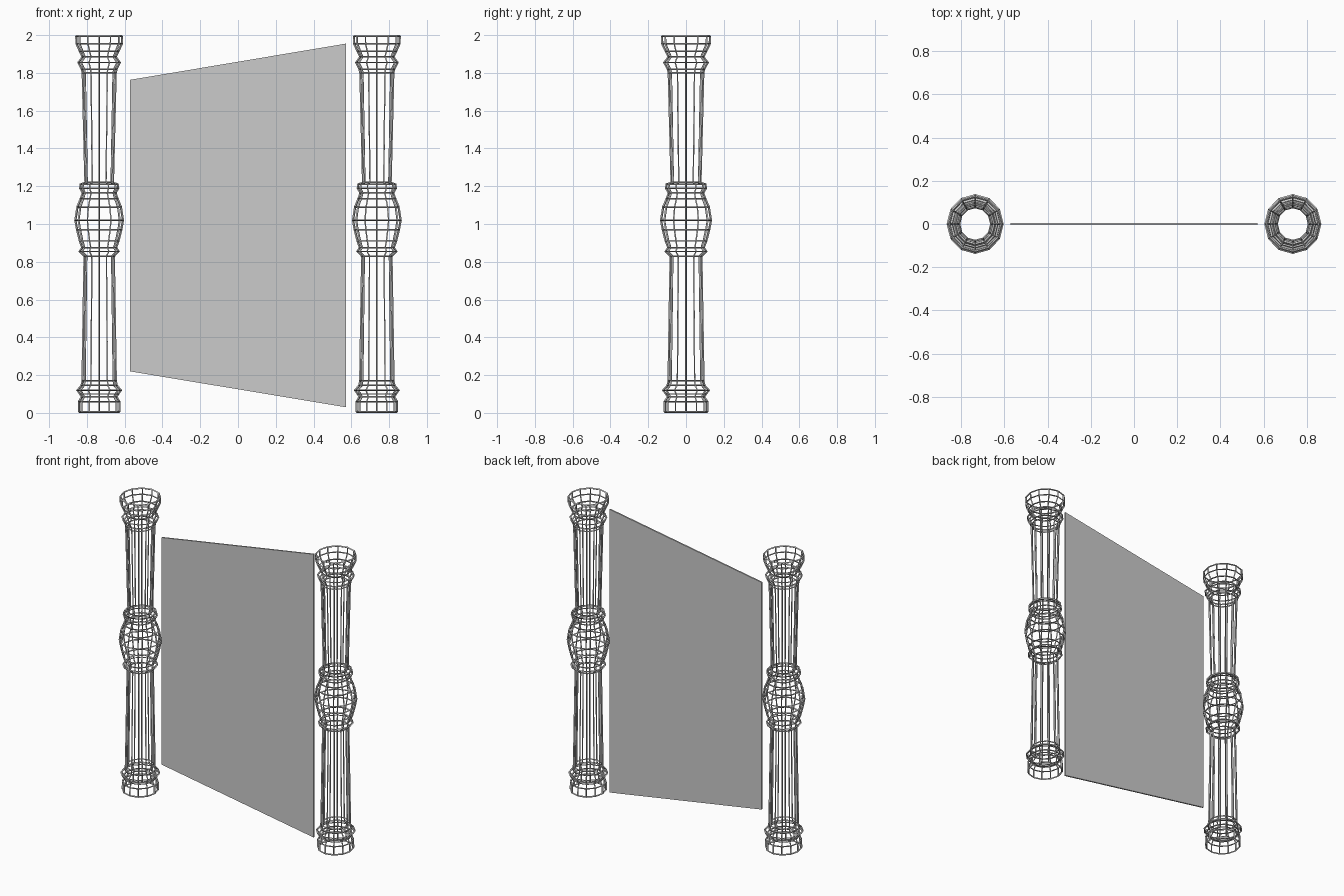
import bpy, bmesh
from math import pi, sin, cos

if "Cube" in bpy.data.objects:
    bpy.data.objects.remove(bpy.data.objects["Cube"])

SIDES = 12
POST_X = 0.735
STRUT = 0.012

# Turned post profile: (radius, height)
profile = [
    (0.107, 0.006), (0.107, 0.06), (0.092, 0.085), (0.100, 0.10),
    (0.116, 0.12), (0.093, 0.145), (0.088, 0.17),
    (0.078, 0.83), (0.104, 0.855), (0.090, 0.875), (0.102, 0.91),
    (0.117, 0.97), (0.126, 1.02), (0.115, 1.09), (0.097, 1.135),
    (0.087, 1.165), (0.101, 1.19), (0.098, 1.21), (0.074, 1.22),
    (0.087, 1.80), (0.092, 1.82), (0.110, 1.855), (0.088, 1.885),
    (0.102, 1.915), (0.120, 1.955), (0.121, 1.994),
]


def new_object(name, bm):
    mesh = bpy.data.meshes.new(name)
    bmesh.ops.recalc_face_normals(bm, faces=bm.faces)
    bm.to_mesh(mesh)
    bm.free()
    obj = bpy.data.objects.new(name, mesh)
    bpy.context.collection.objects.link(obj)
    return obj


# Open lattice posts: lathed rings turned into struts, then mirrored
bm = bmesh.new()
rings = []
for r, z in profile:
    rings.append([bm.verts.new((POST_X + r * cos(2 * pi * i / SIDES),
                                1.05 * r * sin(2 * pi * i / SIDES), z))
                  for i in range(SIDES)])
for a, b in zip(rings, rings[1:]):
    for i in range(SIDES):
        j = (i + 1) % SIDES
        bm.faces.new((a[i], a[j], b[j], b[i]))
posts = new_object("lattice_posts", bm)
wire = posts.modifiers.new("struts", 'WIREFRAME')
wire.thickness = STRUT
wire.offset = 0
wire.use_boundary = True
wire.use_even_offset = False
wire.use_replace = True
mirror = posts.modifiers.new("other_post", 'MIRROR')
mirror.use_axis = (True, False, False)
mirror.use_mirror_merge = False

# Thin slanted panel between the posts
bm = bmesh.new()
corners = [(-0.572, 0, 0.22), (0.572, 0, 0.03), (0.572, 0, 1.955), (-0.572, 0, 1.763)]
bm.faces.new([bm.verts.new(c) for c in corners])
panel = new_object("panel", bm)
solid = panel.modifiers.new("thickness", 'SOLIDIFY')
solid.thickness = 0.01
solid.offset = 0
